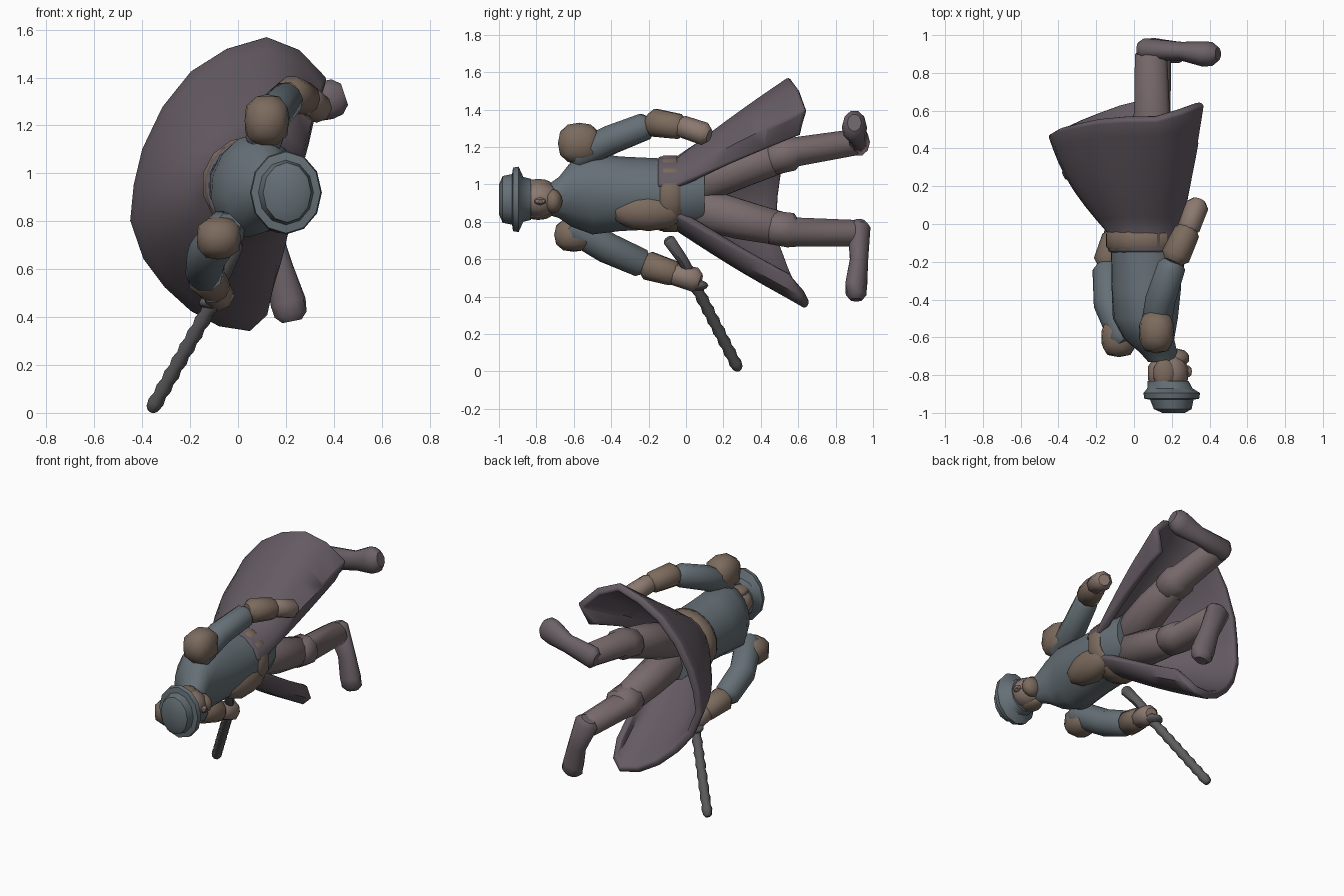
import bpy, math
from mathutils import Vector

if "Cube" in bpy.data.objects:
    bpy.data.objects.remove(bpy.data.objects["Cube"])

TAU = math.tau


def material(name, rgb):
    m = bpy.data.materials.new(name)
    m.diffuse_color = (*rgb, 1)
    m.use_nodes = True
    m.node_tree.nodes["Principled BSDF"].inputs["Base Color"].default_value = m.diffuse_color
    return m


COAT = material("coat cloth", (0.13, 0.105, 0.125))
BLUE = material("blue cloth", (0.13, 0.16, 0.18))
BROWN = material("brown leather", (0.20, 0.145, 0.11))
SKIN = material("skin", (0.26, 0.19, 0.16))
HOSE = material("trousers", (0.19, 0.145, 0.15))
BOOT = material("boots", (0.15, 0.12, 0.135))
DARK = material("dark metal", (0.11, 0.105, 0.11))


def finish(name, verts, faces, mat, angle=35):
    me = bpy.data.meshes.new(name)
    me.from_pydata([tuple(v) for v in verts], [], faces)
    me.materials.append(mat)
    ob = bpy.data.objects.new(name, me)
    bpy.context.collection.objects.link(ob)
    bpy.ops.object.select_all(action='DESELECT')
    ob.select_set(True)
    bpy.context.view_layer.objects.active = ob
    bpy.ops.object.shade_smooth_by_angle(angle=math.radians(angle))
    return ob


def loft(name, rings, mat, angle=35):
    n = len(rings[0])
    verts = [v for r in rings for v in r]
    faces = [[(k + 1) * n + i, (k + 1) * n + (i + 1) % n, k * n + (i + 1) % n, k * n + i]
             for k in range(len(rings) - 1) for i in range(n)]
    faces += [list(range(n)), list(range(len(verts) - 1, len(verts) - n - 1, -1))]
    return finish(name, verts, faces, mat, angle)


def tube(name, path, mat, sides=10, squash=(1, 1)):
    """Limb along points (x, y, z, radius) with rounded ends."""
    p = [Vector(q[:3]) for q in path]
    r = [q[3] for q in path]
    d0, d1 = (p[1] - p[0]).normalized(), (p[-1] - p[-2]).normalized()
    p = [p[0] - d0 * r[0] * .45] + p + [p[-1] + d1 * r[-1] * .45]
    r = [r[0] * .6] + r + [r[-1] * .6]
    rings = []
    for k, c in enumerate(p):
        q = (p[min(k + 1, len(p) - 1)] - p[max(k - 1, 0)]).to_track_quat('Y', 'Z')
        rings.append([c + q @ Vector((math.cos(-TAU * i / sides) * r[k] * squash[0], 0,
                                      math.sin(-TAU * i / sides) * r[k] * squash[1]))
                      for i in range(sides)])
    return loft(name, rings, mat, 45)


def stack(name, rings, mat, tilt=0, sides=14, angle=40):
    """Elliptical rings (y, centre x, centre z, radius x, radius z) along y."""
    c, s = math.cos(tilt), math.sin(tilt)
    out = []
    for y, cx, cz, rx, rz in rings:
        ring = []
        for i in range(sides):
            a = -TAU * i / sides
            u, v = rx * math.cos(a), rz * math.sin(a)
            ring.append((cx + u * c - v * s, y, cz + u * s + v * c))
        out.append(ring)
    return loft(name, out, mat, angle)


def blob(name, loc, size, mat, subdiv=2):
    bpy.ops.mesh.primitive_ico_sphere_add(subdivisions=subdiv, radius=1, location=loc)
    ob = bpy.context.object
    ob.name, ob.scale = name, size
    ob.data.materials.append(mat)
    bpy.ops.object.shade_smooth_by_angle(angle=math.radians(35))
    return ob


# torso, belt, chest panel and collar
TILT = -0.25
stack("torso", [(-.73, .15, .92, .075, .085), (-.68, .13, .93, .1, .11), (-.61, .08, .95, .13, .18),
                (-.5, .06, .95, .17, .22), (-.35, .065, .95, .185, .20), (-.15, .065, .95, .19, .19),
                (0, .06, .95, .19, .19), (.1, .05, .95, .17, .19)], BLUE, TILT)
stack("belt", [(-.14, .06, .95, .195, .19), (-.12, .06, .95, .212, .205),
               (-.05, .06, .95, .212, .205), (-.03, .06, .95, .195, .19)], BROWN, TILT)
blob("chest_panel", (.17, -.2, .86), (.1, .21, .11), BROWN)

# head, face and hat
blob("head", (.18, -.79, .92), (.11, .12, .10), SKIN)
blob("nose", (.285, -.78, .91), (.025, .035, .022), SKIN, 1)
blob("beard", (.23, -.71, .91), (.065, .05, .065), BROWN)
for s in (-1, 1):
    blob("side_hair", (.16, -.79, .92 + s * .075), (.06, .08, .035), BROWN)
stack("hat", [(-1, .21, .92, .06, .08), (-.98, .205, .92, .10, .125), (-.93, .20, .92, .115, .135),
              (-.925, .20, .92, .145, .17), (-.895, .20, .92, .15, .175), (-.87, .19, .92, .12, .12),
              (-.83, .18, .92, .108, .11)], BLUE, 0, 12)

# arms: shoulder pad, sleeve, cuff and hand
ARMS = {
    "upper": dict(pad=(.12, -.57, 1.22), size=(.095, .115, .11),
                  sleeve=[(.11, -.58, 1.15, .08), (.14, -.4, 1.24, .08), (.2, -.22, 1.31, .075)],
                  cuff=[(.22, -.17, 1.33, .078), (.28, -.04, 1.31, .07)],
                  hand=[(.29, -.02, 1.31, .06), (.335, .1, 1.27, .062)]),
    "lower": dict(pad=(-.08, -.6, .73), size=(.095, .105, .09),
                  sleeve=[(-.05, -.6, .77, .085), (-.13, -.42, .66, .085), (-.14, -.24, .58, .08)],
                  cuff=[(-.135, -.2, .565, .08), (-.1, -.07, .525, .07)],
                  hand=[(-.1, -.06, .52, .06), (-.08, .05, .49, .066)]),
}
for side, a in ARMS.items():
    pad = blob(side + "_shoulder_pad", a["pad"], a["size"], BROWN)
    # squarer, boxy pad
    for v in pad.data.vertices:
        m = max(abs(c) for c in v.co)
        v.co = v.co.lerp(v.co / m, .4)
    tube(side + "_sleeve", a["sleeve"], BLUE)
    tube(side + "_cuff", a["cuff"], BROWN)
    tube(side + "_hand", a["hand"], SKIN, 8)

# sword: hilt, guard, notched blade
tube("sword_hilt", [(-.01, -.09, .7, .035), (-.05, -.02, .6, .03), (-.1, .04, .49, .03)], DARK, 8)
blob("sword_guard", (-.105, .06, .46), (.06, .06, .03), DARK)
a, b = Vector((-.1, .045, .47)), Vector((-.358, .278, .018))
tube("sword_blade", [(*a.lerp(b, k / 16), .034 if k % 2 else .027) for k in range(17)], DARK, 8)

# legs and boots
LEGS = {
    "upper": ([(.07, .05, 1.0, .12), (.09, .3, 1.09, .11), (.1, .5, 1.15, .095)],
              [(.1, .46, 1.14, .095), (.1, .56, 1.165, .098), (.095, .59, 1.175, .082), (.09, .9, 1.225, .074)],
              [(.05, .925, 1.225, .065), (.25, .915, 1.265, .055), (.37, .9, 1.305, .075), (.415, .9, 1.32, .07)]),
    "lower": ([(.07, .05, .88, .12), (.09, .3, .81, .11), (.1, .5, .765, .095)],
              [(.1, .46, .77, .095), (.1, .56, .755, .098), (.1, .59, .745, .082), (.11, .9, .74, .074)],
              [(.1, .925, .77, .068), (.17, .925, .6, .055), (.21, .91, .46, .066), (.22, .91, .41, .062)]),
}
for side, (thigh, shin, foot) in LEGS.items():
    tube(side + "_thigh", thigh, HOSE)
    tube(side + "_boot_shaft", shin, HOSE, 10, (1.15, 1))
    tube(side + "_boot_foot", foot, BOOT, 10, (.9, 1.15))

# long coat skirt, open at the front, flaring from waist to hem
HEM = [(.31, .61, 1.26), (.375, .635, 1.4), (.26, .59, 1.52), (.12, .55, 1.575),
       (-.05, .55, 1.525), (-.2, .54, 1.43), (-.32, .52, 1.28), (-.405, .5, 1.1), (-.44, .48, .95),
       (-.455, .47, .8), (-.4, .49, .64), (-.31, .53, .52), (-.2, .57, .42), (-.08, .61, .355),
       (.05, .64, .335), (.12, .62, .4), (.14, .55, .52)]
COLS, ROWS = len(HEM), 9
verts = []
for i, h in enumerate(HEM):
    t = math.radians(12 + 313 * i / (COLS - 1))
    out = Vector((math.cos(t), 0, math.sin(t)))
    w = Vector((.065 + .205 * out.x, -.05, .95 + .20 * out.z))
    verts.append(w - Vector((0, .1, 0)))
    for j in range(ROWS - 1):
        f = j / (ROWS - 2)
        verts.append(w.lerp(Vector(h), f) + out * (.01 + .035 * max(0, -out.x)) * math.sin(math.pi * f))
faces = [[i * ROWS + j, i * ROWS + j + 1, (i + 1) * ROWS + j + 1, (i + 1) * ROWS + j]
         for i in range(COLS - 1) for j in range(ROWS - 1)]
coat = finish("coat_skirt", verts, faces, COAT, 40)
mod = coat.modifiers.new("thickness", 'SOLIDIFY')
mod.thickness, mod.offset = .05, -1
bev = coat.modifiers.new("soft hem", 'BEVEL')
bev.width, bev.segments, bev.limit_method, bev.angle_limit = .015, 2, 'ANGLE', math.radians(60)
